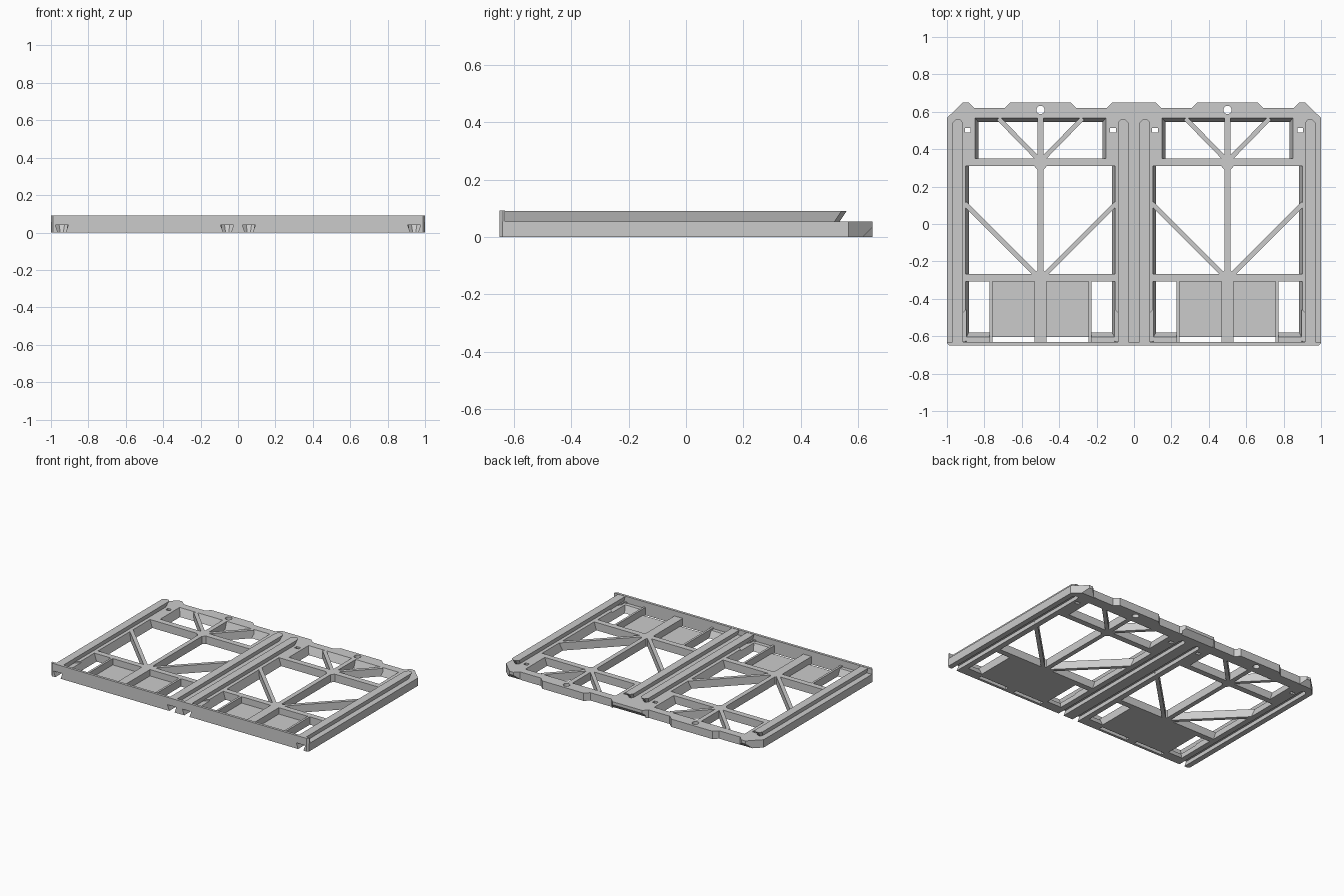
import bpy, bmesh, math

if "Cube" in bpy.data.objects:
    bpy.data.objects.remove(bpy.data.objects["Cube"])

H = 0.055          # frame height
UNITS = (-0.5, 0.5)  # centres of the two identical bays


def prism(bm, low, high, z0, z1):
    """Solid between a lower and an upper outline with equal point counts."""
    a = [bm.verts.new((x, y, z0)) for x, y in low]
    b = [bm.verts.new((x, y, z1)) for x, y in high]
    n = len(a)
    faces = [bm.faces.new(a), bm.faces.new(b)]
    for i in range(n):
        j = (i + 1) % n
        faces.append(bm.faces.new((a[i], a[j], b[j], b[i])))
    bmesh.ops.recalc_face_normals(bm, faces=faces)


def rect(x0, x1, y0, y1):
    return [(x0, y0), (x1, y0), (x1, y1), (x0, y1)]


def box(bm, x0, x1, y0, y1, z0, z1):
    r = rect(x0, x1, y0, y1)
    prism(bm, r, r, z0, z1)


def strut(bm, p, q, w, z0, z1):
    dx, dy = q[0] - p[0], q[1] - p[1]
    k = w / 2 / math.hypot(dx, dy)
    ox, oy = -dy * k, dx * k
    r = [(p[0] + ox, p[1] + oy), (p[0] - ox, p[1] - oy),
         (q[0] - ox, q[1] - oy), (q[0] + ox, q[1] + oy)]
    prism(bm, r, r, z0, z1)


def finish(bm, name, cutter=False):
    me = bpy.data.meshes.new(name)
    bm.to_mesh(me)
    bm.free()
    ob = bpy.data.objects.new(name, me)
    bpy.context.collection.objects.link(ob)
    if cutter:
        ob.hide_render = True
        ob.hide_set(True)
        ob.display_type = 'WIRE'
    return ob


def cut(ob, cutter):
    m = ob.modifiers.new(cutter.name, 'BOOLEAN')
    m.operation = 'DIFFERENCE'
    m.solver = 'EXACT'
    m.object = cutter


def rail_shape(c, w, y0, y1):
    return [(c - w, y0), (c + w, y0), (c + w, y1 - 0.018),
            (c + w * .4, y1), (c - w * .4, y1), (c - w, y1 - 0.018)]


# frame body with tabbed back edge
half = [(1, -0.64), (1, 0.567), (0.915, 0.65), (0.885, 0.65), (0.855, 0.62),
        (0.692, 0.62), (0.66, 0.65), (0.34, 0.65), (0.308, 0.62),
        (0.145, 0.62), (0.115, 0.65)]
outline = half + [(-x, y) for x, y in reversed(half)]
bm = bmesh.new()
prism(bm, outline, outline, 0, H)
frame = finish(bm, "frame_body")

# front wall
bm = bmesh.new()
wall = [(-0.988, -0.65), (0.988, -0.65), (1, -0.638), (1, -0.632), (-1, -0.632), (-1, -0.638)]
prism(bm, wall, wall, 0, 0.092)
front_wall = finish(bm, "front_wall")

# tapered window openings and holes
bm = bmesh.new()
for c in UNITS:
    for w, y0, y1, t in ((.35, .351, .567, .022), (.40, -.267, .31, 0), (.40, -.632, -.307, 0)):
        prism(bm, rect(c - w + .018, c + w - .018, y0, y1 - t), rect(c - w, c + w, y0, y1), -.001, H + .001)
    ring = [(c + .022 * math.cos(a * math.tau / 24), .61 + .022 * math.sin(a * math.tau / 24)) for a in range(24)]
    prism(bm, ring, ring, -.01, .1)
    for s in (-1, 1):
        box(bm, c + s * .388 - .015, c + s * .388 + .015, .488, .512, -.01, .1)
windows = finish(bm, "window_cutter", True)

# dovetail grooves in the underside
bm = bmesh.new()
for c in UNITS:
    for s in (-1, 1):
        u = c + s * .442
        prism(bm, rail_shape(u, .02, -.7, .56), rail_shape(u, .035, -.7, .585), -.001, .04)
grooves = finish(bm, "groove_cutter", True)

# shallow side recesses and underside chamfers on corner and middle tabs
bm = bmesh.new()
for c in UNITS:
    for s in (-1, 1):
        r = [(c + s * x, y) for x, y in ((.37, -.46), (.40, -.46), (.43, -.49), (.43, -.57), (.415, -.59), (.415, -.625), (.37, -.625))]
        prism(bm, r, r, .046, .1)
for x0, x1 in ((-1.01, -.84), (-.13, .13), (.84, 1.01)):
    prism(bm, rect(x0, x1, .616, .7), rect(x0, x1, .652, .7), -.001, .036)
recess = finish(bm, "recess_cutter", True)

cut(frame, windows)
cut(frame, grooves)
cut(frame, recess)
cut(front_wall, grooves)

# dovetail rails on top
bm = bmesh.new()
for c in UNITS:
    for s in (-1, 1):
        u = c + s * .442
        prism(bm, rail_shape(u, .017, -.635, .535), rail_shape(u, .028, -.635, .56), H - .002, .09)
finish(bm, "top_rails")

# centre spine, diagonal braces and hub gussets
bm = bmesh.new()
for c in UNITS:
    box(bm, c - .016, c + .016, -.27, .57, 0, H)
    for s in (-1, 1):
        strut(bm, (c + s * .01, .345), (c + s * .225, .565), .025, 0, H)
        strut(bm, (c + s * .02, -.275), (c + s * .405, .11), .025, 0, H)
    for y, d in ((.312, -1), (-.269, 1)):
        g = [(c - .036, y), (c + .036, y), (c + .016, y + d * .022), (c - .016, y + d * .022)]
        prism(bm, g, g, 0, H)
finish(bm, "braces")

# front pockets: floor, ribs and sloped ledges
bm = bmesh.new()
for c in UNITS:
    box(bm, c - .27, c + .27, -.605, -.3, 0, .01)
    box(bm, c - .032, c + .032, -.635, -.3, 0, H)
    for s in (-1, 1):
        a, b = sorted((c + s * .257, c + s * .272))
        box(bm, a, b, -.635, -.3, 0, H)
        a, b = sorted((c + s * .265, c + s * .405))
        prism(bm, rect(a, b - .0, -.635, -.58), rect(a, b, -.635, -.605), 0, .046)
finish(bm, "front_pockets")
